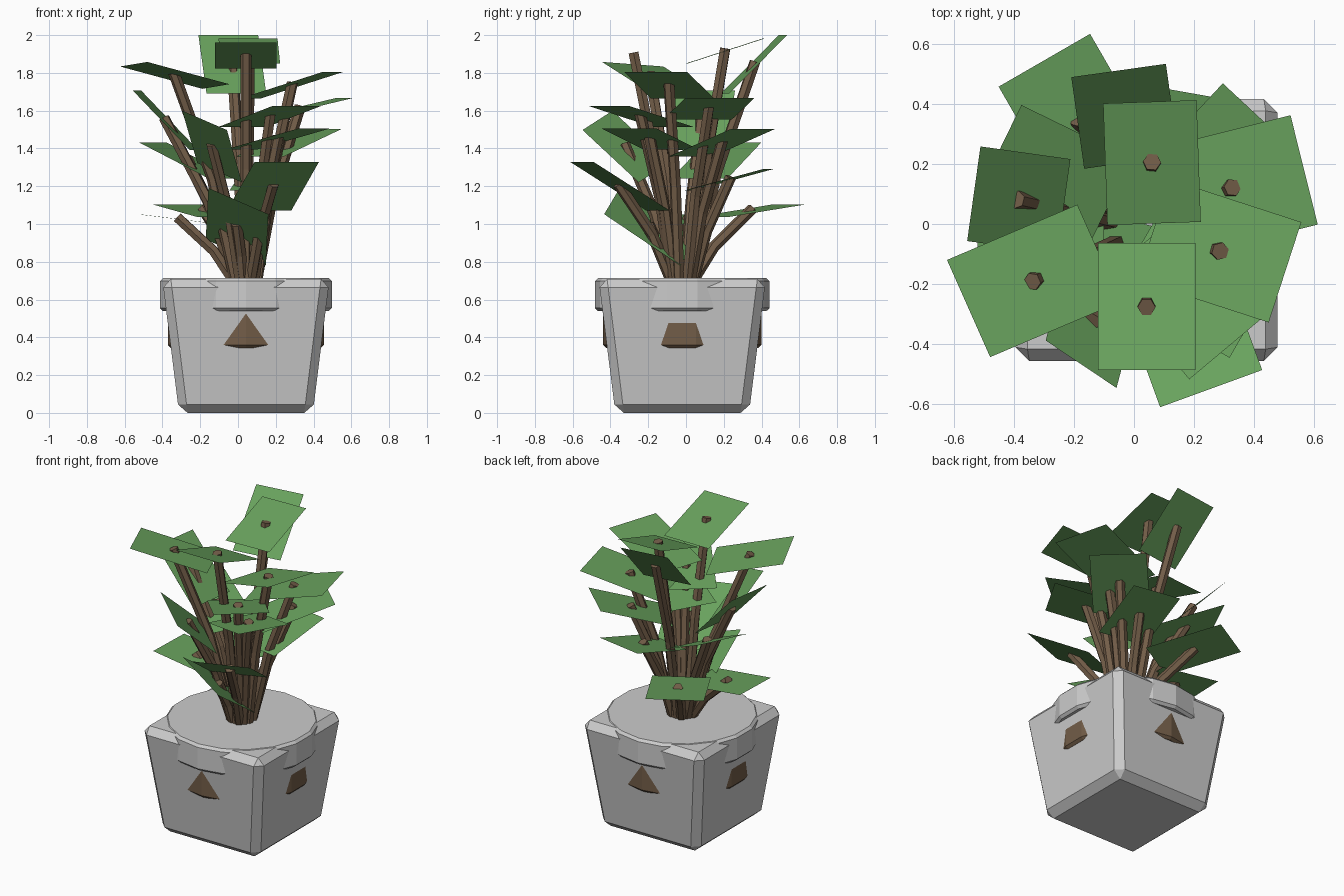
import bpy, bmesh
from math import radians, sin, cos
from mathutils import Vector

if "Cube" in bpy.data.objects:
    bpy.data.objects.remove(bpy.data.objects["Cube"])

CX, CY = 0.042, -0.02          # pot axis


def material(name, rgb):
    m = bpy.data.materials.new(name)
    m.diffuse_color = (*rgb, 1)
    m.use_nodes = True
    m.node_tree.nodes["Principled BSDF"].inputs["Base Color"].default_value = m.diffuse_color
    return m


GREEN = material("leaf_green", (0.14, 0.36, 0.11))
BROWN = material("bark_brown", (0.17, 0.11, 0.065))


def add_mesh(name, bm, mat=None):
    bmesh.ops.recalc_face_normals(bm, faces=bm.faces)
    me = bpy.data.meshes.new(name)
    bm.to_mesh(me)
    bm.free()
    ob = bpy.data.objects.new(name, me)
    bpy.context.collection.objects.link(ob)
    if mat:
        me.materials.append(mat)
    return ob


def bevel(ob, width):
    mod = ob.modifiers.new("bevel", 'BEVEL')
    mod.width = width
    mod.segments = 1
    mod.limit_method = 'ANGLE'
    mod.angle_limit = radians(40)


def drum(name, r, z0, z1, width, mat=None):
    bm = bmesh.new()
    bmesh.ops.create_cone(bm, cap_ends=True, segments=18,
                          radius1=r, radius2=r, depth=z1 - z0)
    bmesh.ops.translate(bm, verts=bm.verts, vec=(CX, CY, (z0 + z1) / 2))
    bevel(add_mesh(name, bm, mat), width)


# Square tapered pot with chamfered edges
bm = bmesh.new()
bmesh.ops.create_cube(bm, size=2)
for v in bm.verts:
    half = 0.443 if v.co.z > 0 else 0.354
    v.co = (CX + v.co.x * half, CY + v.co.y * half, 0.709 if v.co.z > 0 else 0)
bevel(add_mesh("pot", bm), 0.045)

# Round rim and soil core that break through the pot walls
drum("pot_rim", 0.463, 0.54, 0.713, 0.016)
drum("soil_core", 0.42, 0.344, 0.56, 0.016, BROWN)


def leaf(i, c, yaw, pitch, roll, scale):
    a, p, r = radians(yaw), radians(pitch), radians(roll)
    u = Vector((cos(a) * cos(p), sin(a) * cos(p), sin(p)))
    side = Vector((-sin(a), cos(a), 0))
    w = side * cos(r) + u.cross(side) * sin(r)
    u, w = u * 0.23 * scale, w * 0.168 * scale
    bm = bmesh.new()
    bm.faces.new([bm.verts.new(c + u * s + w * t)
                  for s, t in ((-1, -1), (1, -1), (1, 1), (-1, 1))])
    add_mesh(f"leaf_{i}", bm, GREEN)


def stem(i, tip):
    # Starts in a tight cluster, bends outward half way up
    out = Vector((tip.x - CX, tip.y - CY, 0))
    base = Vector((CX, CY, 0.69)) + out.normalized() * min(0.06, out.length * 0.4)
    d = tip - base
    mid = base + Vector((d.x * 0.38, d.y * 0.38, d.z * 0.5))
    end = tip + (tip - mid).normalized() * 0.015
    cu = bpy.data.curves.new(f"stem_{i}", 'CURVE')
    cu.dimensions = '3D'
    cu.bevel_depth = 0.03
    cu.bevel_resolution = 1
    cu.use_fill_caps = True
    sp = cu.splines.new('POLY')
    sp.points.add(2)
    sp.use_smooth = False
    for pt, co in zip(sp.points, (base, mid, end)):
        pt.co = (*co, 1)
    cu.materials.append(BROWN)
    ob = bpy.data.objects.new(f"stem_{i}", cu)
    bpy.context.collection.objects.link(ob)
    bpy.ops.object.select_all(action='DESELECT')
    ob.select_set(True)
    bpy.context.view_layer.objects.active = ob
    bpy.ops.object.convert(target='MESH')


# Leaves: centre x, y, z, then yaw, pitch, roll, scale
LEAVES = [
    (0.06, 0.205, 1.915, 92, 18, 0, 0.93),
    (0.042, -0.275, 1.893, -90, 18, 0, 0.97),
    (-0.03, 0.36, 1.845, 98, 45, 0, 0.95),
    (-0.18, 0.34, 1.07, 120, 8, 0, 1.05),
    (-0.31, 0.01, 1.025, 178, 7, 0, 0.92),
    (-0.005, -0.19, 0.985, -88, 34, -28, 1.06),
    (0.285, -0.09, 1.735, -18, 17, 0, 1.05),
    (-0.335, -0.19, 1.787, 203, 14, 4, 1.06),
    (0.325, 0.12, 1.61, 14, 13, 0, 1.12),
    (0.27, 0.19, 1.43, 47, 18, 0, 1.02),
    (-0.385, 0.08, 1.55, 172, 46, 0, 0.95),
    (-0.265, 0.16, 1.335, 154, 25, 0, 0.98),
    (0.185, -0.35, 1.2, -70, 31, 0, 1.08),
    (-0.137, -0.32, 1.41, 255, 42, -27, 0.9),
    (0.17, -0.24, 1.57, -50, 14, 0, 1.0),
    (0.21, -0.19, 1.45, -30, 14, 0, 1.0),
    (0.15, 0.23, 1.235, 80, 15, 0, 0.95),
]
for i, (x, y, z, *angles) in enumerate(LEAVES, 1):
    c = Vector((x, y, z))
    leaf(i, c, *angles)
    stem(i, c)
